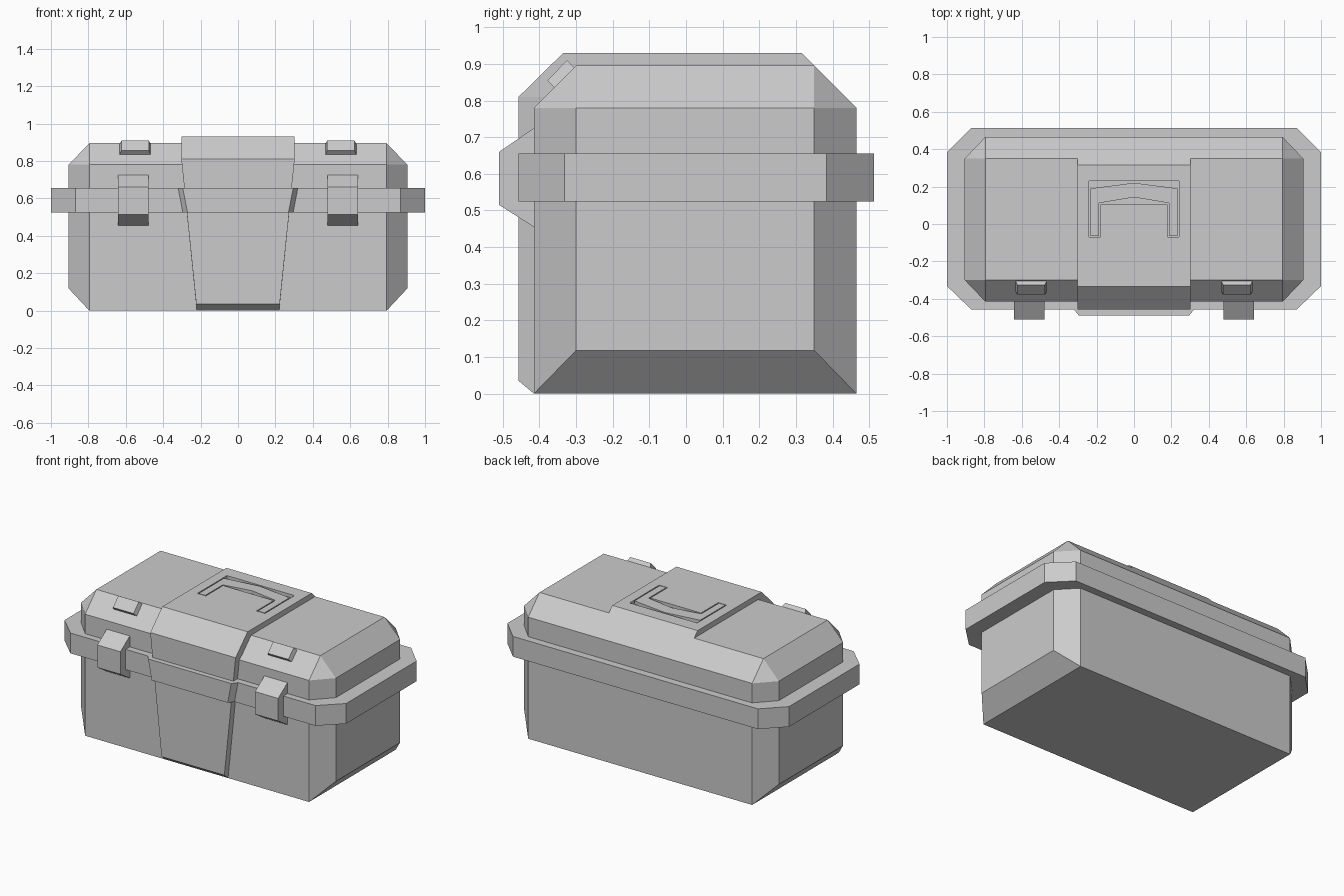
import bpy
import bmesh

cube = bpy.data.objects.get("Cube")
if cube:
    bpy.data.objects.remove(cube, do_unlink=True)

grey = bpy.data.materials.new("light_grey")
grey.use_nodes = True
grey.diffuse_color = (0.6, 0.6, 0.6, 1)
grey.node_tree.nodes["Principled BSDF"].inputs["Base Color"].default_value = (0.6, 0.6, 0.6, 1)


def finish(name, bm):
    """Turn a bmesh into a named, flat-shaded object."""
    bmesh.ops.recalc_face_normals(bm, faces=bm.faces)
    mesh = bpy.data.meshes.new(name)
    bm.to_mesh(mesh)
    bm.free()
    mesh.materials.append(grey)
    obj = bpy.data.objects.new(name, mesh)
    bpy.context.collection.objects.link(obj)
    return obj


def hull(name, points):
    """Convex solid around a few corner points."""
    bm = bmesh.new()
    for p in points:
        bm.verts.new(p)
    bmesh.ops.convex_hull(bm, input=bm.verts)
    bmesh.ops.dissolve_limit(bm, angle_limit=0.01, verts=bm.verts, edges=bm.edges)
    return finish(name, bm)


def prism(name, points, offset):
    """Extrude a flat outline along an offset."""
    bm = bmesh.new()
    face = bm.faces.new([bm.verts.new(p) for p in points])
    ext = bmesh.ops.extrude_face_region(bm, geom=[face], use_keep_orig=True)
    moved = [v for v in ext["geom"] if isinstance(v, bmesh.types.BMVert)]
    bmesh.ops.translate(bm, vec=offset, verts=moved)
    return finish(name, bm)


def rect(x, y0, y1, z):
    return [(sx * x, y, z) for sx in (-1, 1) for y in (y0, y1)]


def octagon(x, xc, y0, y0c, y1c, y1, z):
    """Rectangle with cut corners at height z."""
    return rect(x, y0c, y1c, z) + rect(xc, y0, y1, z)


# Body, rim and lid share the cut-corner outline
W, WC = 0.905, 0.795
FRONT, FRONT_C, BACK_C, BACK = -0.415, -0.3, 0.35, 0.465
shell = (W, WC, FRONT, FRONT_C, BACK_C, BACK)

hull("body", octagon(*shell, 0.6) + rect(W, FRONT_C, BACK_C, 0.118)
     + rect(WC, FRONT, BACK, 0))
rim = (1.0, 0.87, -0.457, -0.332, 0.383, 0.513)
hull("rim", octagon(*rim, 0.525) + octagon(*rim, 0.655))
hull("lid", octagon(*shell, 0.6) + octagon(*shell, 0.78)
     + rect(WC, FRONT_C, BACK_C, 0.895))

# Raised centre panel: lid part, tapered front part, and rim part
P, PY, TOP = 0.303, -0.457, 0.93
profile = [(PY, 0.81), (-0.335, TOP), (0.315, TOP), (BACK_C, 0.895),
           (0.3, 0.87), (-0.3, 0.87), (-0.38, 0.81)]
lid_panel = prism("lid_panel", [(-P, y, z) for y, z in profile], (2 * P, 0, 0))
hull("front_panel", rect(P, PY, -0.38, 0.81) + rect(0.223, PY, -0.38, 0.035)
     + rect(0.22, FRONT, -0.38, 0))
hull("rim_panel", rect(0.295, -0.49, -0.49, 0.655) + rect(0.27, -0.49, -0.49, 0.525)
     + rect(0.32, PY, -0.44, 0.655) + rect(0.295, PY, -0.44, 0.525))


def mirrored(half):
    """Complete an outline given its +x half."""
    return half + [(-x, y) for x, y in reversed(half) if x > 0]


# Handle recess cut into the lid panel
recess = mirrored([(0.18, 0.105), (0.18, -0.07), (0.24, -0.07), (0.24, 0.23)])
cutter = prism("handle_recess_cutter", [(x, y, TOP - 0.02) for x, y in recess], (0, 0, 0.1))
cutter.hide_render = True
cut = lid_panel.modifiers.new("recess", 'BOOLEAN')
cut.operation = 'DIFFERENCE'
cut.solver = 'EXACT'
cut.object = cutter
bpy.context.view_layer.objects.active = lid_panel
bpy.ops.object.modifier_apply(modifier=cut.name)
bpy.data.objects.remove(cutter, do_unlink=True)

# Arched carry handle lying in the recess
handle = mirrored([(0, 0.143), (0.187, 0.112), (0.187, -0.065), (0.233, -0.065),
                   (0.233, 0.19), (0, 0.22)])
prism("handle", [(x, y, TOP - 0.025) for x, y in handle], (0, 0, 0.025))

# Latches over the rim and small catches on the lid slope
for side, s in (("left", 1), ("right", -1)):
    latch = [(-0.4, 0.735), (-0.51, 0.66), (-0.51, 0.515), (-0.4, 0.445)]
    prism(side + "_latch", [(s * 0.56 - 0.082, y, z) for y, z in latch], (0.164, 0, 0))
    cx = s * 0.55
    catch = [(0.083, -0.36, 0.835), (0.083, -0.305, 0.89),
             (0.073, -0.378, 0.855), (0.073, -0.325, 0.91)]
    hull(side + "_catch", [(cx + k * w, y, z) for w, y, z in catch for k in (-1, 1)])
